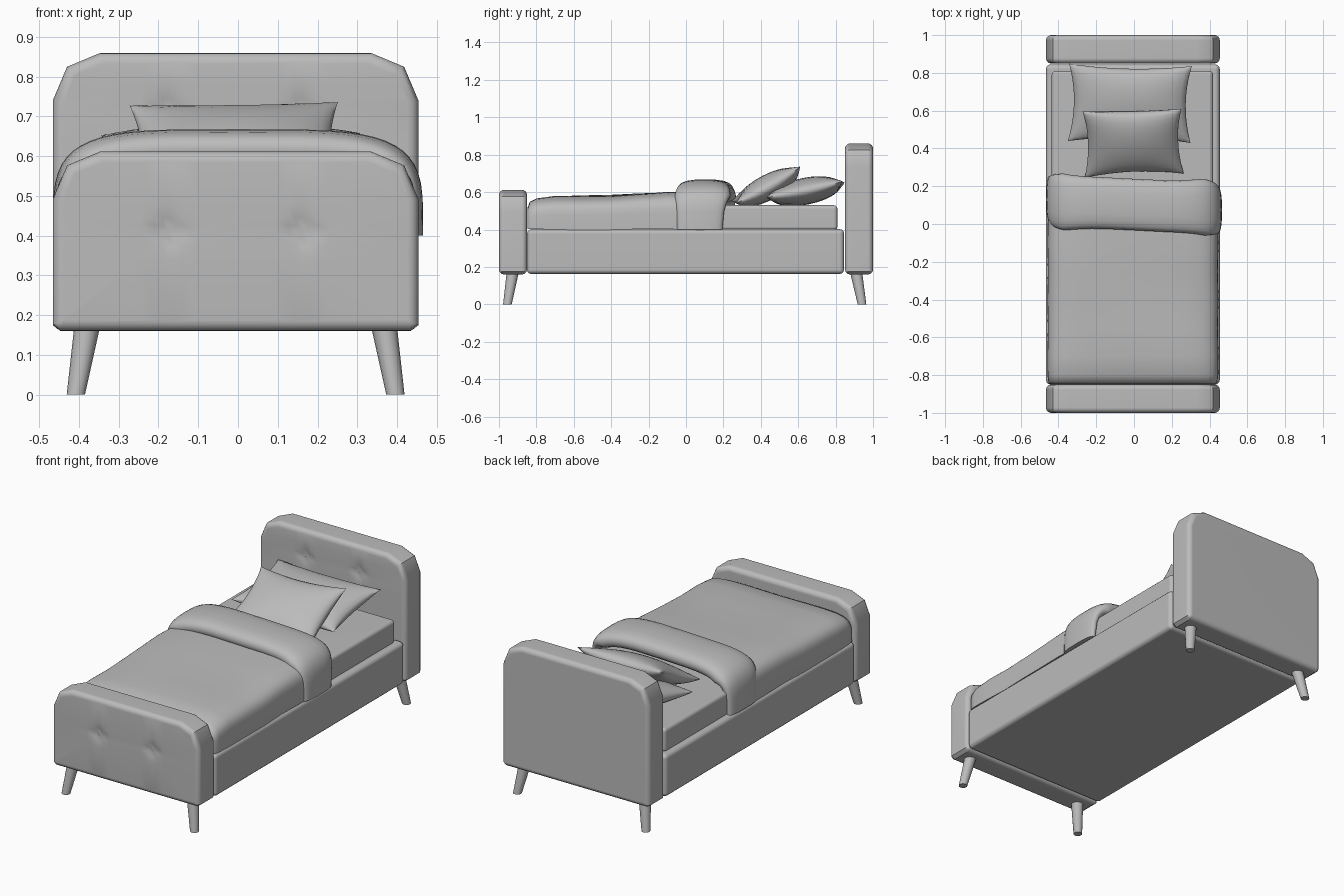
import bpy, bmesh
from math import sin, cos, pi, radians, copysign
from mathutils import Matrix, Vector

cube = bpy.data.objects.get("Cube")
if cube:
    bpy.data.objects.remove(cube, do_unlink=True)

grey = bpy.data.materials.new("soft_grey")
grey.use_nodes = True
grey.diffuse_color = (0.5, 0.5, 0.5, 1)
grey.node_tree.nodes["Principled BSDF"].inputs["Base Color"].default_value = (0.5, 0.5, 0.5, 1)

CX = -0.006      # middle of the frame
HALF = 0.46      # half width of the frame


def finish(name, bm, angle=40, weighted=False):
    bmesh.ops.recalc_face_normals(bm, faces=bm.faces)
    mesh = bpy.data.meshes.new(name)
    bm.to_mesh(mesh)
    bm.free()
    mesh.materials.append(grey)
    obj = bpy.data.objects.new(name, mesh)
    bpy.context.collection.objects.link(obj)
    bpy.ops.object.select_all(action='DESELECT')
    obj.select_set(True)
    bpy.context.view_layer.objects.active = obj
    bpy.ops.object.shade_smooth_by_angle(angle=radians(angle))
    if weighted:
        mod = obj.modifiers.new("even_shading", 'WEIGHTED_NORMAL')
        mod.keep_sharp = True
    return obj


def box(name, x0, x1, y0, y1, z0, z1, bevel):
    bm = bmesh.new()
    size = Matrix.Diagonal((x1 - x0, y1 - y0, z1 - z0, 1))
    place = Matrix.Translation(((x0 + x1) / 2, (y0 + y1) / 2, (z0 + z1) / 2))
    bmesh.ops.create_cube(bm, size=1, matrix=place @ size)
    bmesh.ops.bevel(bm, geom=bm.edges[:], offset=bevel, segments=3, profile=0.5, affect='EDGES')
    finish(name, bm, weighted=True)


def board(name, y0, y1, top, button_z):
    # Outline with clipped corners, mirrored about the middle
    half = [(HALF - 0.02, 0.16), (HALF, 0.175), (HALF, top - 0.12),
            (HALF - 0.036, top - 0.035), (HALF - 0.12, top)]
    outline = half + [(-x, z) for x, z in reversed(half)]
    bm = bmesh.new()
    face = bm.faces.new([bm.verts.new((CX + x, y0, z)) for x, z in outline])
    out = bmesh.ops.extrude_face_region(bm, geom=[face], use_keep_orig=True)
    for v in out["geom"]:
        if isinstance(v, bmesh.types.BMVert):
            v.co.y = y1
    rim = [e for e in bm.edges if abs(e.verts[0].co.y - e.verts[1].co.y) < 1e-5]
    bmesh.ops.bevel(bm, geom=rim, offset=0.027, segments=4, profile=0.5, affect='EDGES')

    # Cut the front panel around the buttons, then press them in
    def front():
        faces = [f for f in bm.faces if all(abs(v.co.y - y0) < 1e-4 for v in f.verts)]
        return faces + list({e for f in faces for e in f.edges}) + list({v for f in faces for v in f.verts})

    buttons = [CX - 0.168, CX + 0.168]
    steps = [-0.07, -0.035, -0.016, 0, 0.016, 0.035, 0.07]
    for s in steps:
        for bx in buttons:
            bmesh.ops.bisect_plane(bm, geom=front(), plane_co=(bx + s, 0, 0), plane_no=(1, 0, 0))
        bmesh.ops.bisect_plane(bm, geom=front(), plane_co=(0, 0, button_z + s), plane_no=(0, 0, 1))
    for v in [g for g in front() if isinstance(g, bmesh.types.BMVert)]:
        for bx in buttons:
            r = abs(v.co.x - bx) + abs(v.co.z - button_z)
            if r < 0.005:
                v.co.y += 0.002
            elif r < 0.07:
                v.co.y += 0.016 * (1 - r / 0.07)
    finish(name, bm, 35, True)


def loft(name, rings):
    bm = bmesh.new()
    loops = [[bm.verts.new(p) for p in ring] for ring in rings]
    n = len(loops[0])
    for a, b in zip(loops, loops[1:]):
        for i in range(n):
            j = (i + 1) % n
            bm.faces.new((a[i], a[j], b[j], b[i]))
    bm.faces.new(loops[0])
    bm.faces.new(loops[-1])
    return finish(name, bm, 50)


def power(v, e):
    return copysign(abs(v) ** e, v)


def arch(t, width, height, n):
    # Squarish arch running over the mattress from side to side
    a = pi * (1 - t)
    return Vector((width * power(cos(a), 2 / n), 0, 0.40 + height * max(sin(a), 0) ** (2 / n)))


def pillow(name, centre, half_x, half_y, thick, tilt, turn, bend):
    place = Matrix.Translation(centre) @ Matrix.Rotation(radians(turn), 4, 'Z') @ Matrix.Rotation(radians(tilt), 4, 'X')
    bm = bmesh.new()
    n = 14
    for side in (1, -1):
        grid = []
        for i in range(n + 1):
            row = []
            for j in range(n + 1):
                u, v = sin(pi * (i / n - 0.5)), sin(pi * (j / n - 0.5))
                x = half_x * u * (1 - 0.09 * (1 - v * v))
                y = half_y * v * (1 - 0.11 * (1 - u * u))
                puff = thick * ((1 - u ** 2) * (1 - v ** 2)) ** 0.45
                z = side * puff + bend * (u * u * v * v + 0.3 * u * v)
                row.append(bm.verts.new(place @ Vector((x, y, z))))
            grid.append(row)
        for i in range(n):
            for j in range(n):
                bm.faces.new((grid[i][j], grid[i + 1][j], grid[i + 1][j + 1], grid[i][j + 1]))
    bmesh.ops.remove_doubles(bm, verts=bm.verts, dist=1e-4)
    finish(name, bm, 60)


# Frame and mattress
board("headboard", 0.85, 1.0, 0.86, 0.71)
board("footboard", -1.0, -0.85, 0.612, 0.41)
box("bed_base", CX - HALF, CX + HALF, -0.85, 0.845, 0.162, 0.402, 0.024)
box("mattress", CX - 0.43, CX + 0.425, -0.83, 0.81, 0.395, 0.53, 0.02)

# Splayed tapered legs
for sx, side in ((1, "left"), (-1, "right")):
    for end, top_y, foot_y in (("front", -0.925, -0.955), ("back", 0.908, 0.941)):
        foot, top = Vector((CX + sx * 0.402, foot_y, 0)), Vector((CX + sx * 0.372, top_y, 0.18))
        loft(f"{end}_{side}_leg",
             [[c + Vector((r * cos(k * pi / 8), r * sin(k * pi / 8), 0)) for k in range(16)]
              for c, r in ((foot, 0.023), (top, 0.033))])

# Duvet, slightly uneven along its length
rings = []
for y, height, width in ((-0.848, 0.115, 0.437), (-0.835, 0.148, 0.447), (-0.80, 0.165, 0.452),
                         (-0.70, 0.177, 0.453), (-0.55, 0.18, 0.45), (-0.40, 0.183, 0.453),
                         (-0.25, 0.192, 0.45), (-0.10, 0.20, 0.453), (0.10, 0.20, 0.45)):
    ring = []
    for k in range(33):
        p = arch(k / 32, width, height, 5.5)
        ring.append(p + Vector((CX, y, 0.003 * sin(9 * y + 7 * p.x))))
    rings.append(ring)
loft("duvet", rings)

# Turned-back duvet fold: a soft flattened roll swept over the bed
rings = []
steps = 28
for k in range(steps + 1):
    t = k / steps
    p = arch(t, 0.466, 0.268, 4.2)
    tangent = arch(min(t + 0.01, 1), 0.466, 0.268, 4.2) - arch(max(t - 0.01, 0), 0.466, 0.268, 4.2)
    inward = Vector((tangent.z, 0, -tangent.x)).normalized()
    hem = min(1, 4 * min(t, 1 - t))
    thick = 0.025 + 0.025 * hem
    mid = 0.103 - 0.03 * p.x / 0.46 - 0.012 * sin(2 * pi * t)
    wide = 0.122 + 0.022 * hem + 0.008 * sin(3 * pi * t)
    ring = []
    for i in range(20):
        a = 2 * pi * i / 20
        ring.append(p + inward * thick * (1 - power(sin(a), 0.75))
                    + Vector((0, mid + wide * power(cos(a), 0.75), 0)))
    rings.append(ring)
loft("duvet_fold", rings)

# Pillows
pillow("back_pillow", (-0.022, 0.64, 0.605), 0.325, 0.208, 0.072, 11, -1, 0.01)
pillow("front_pillow", (-0.005, 0.437, 0.625), 0.262, 0.197, 0.068, 28, 2, 0.016)
